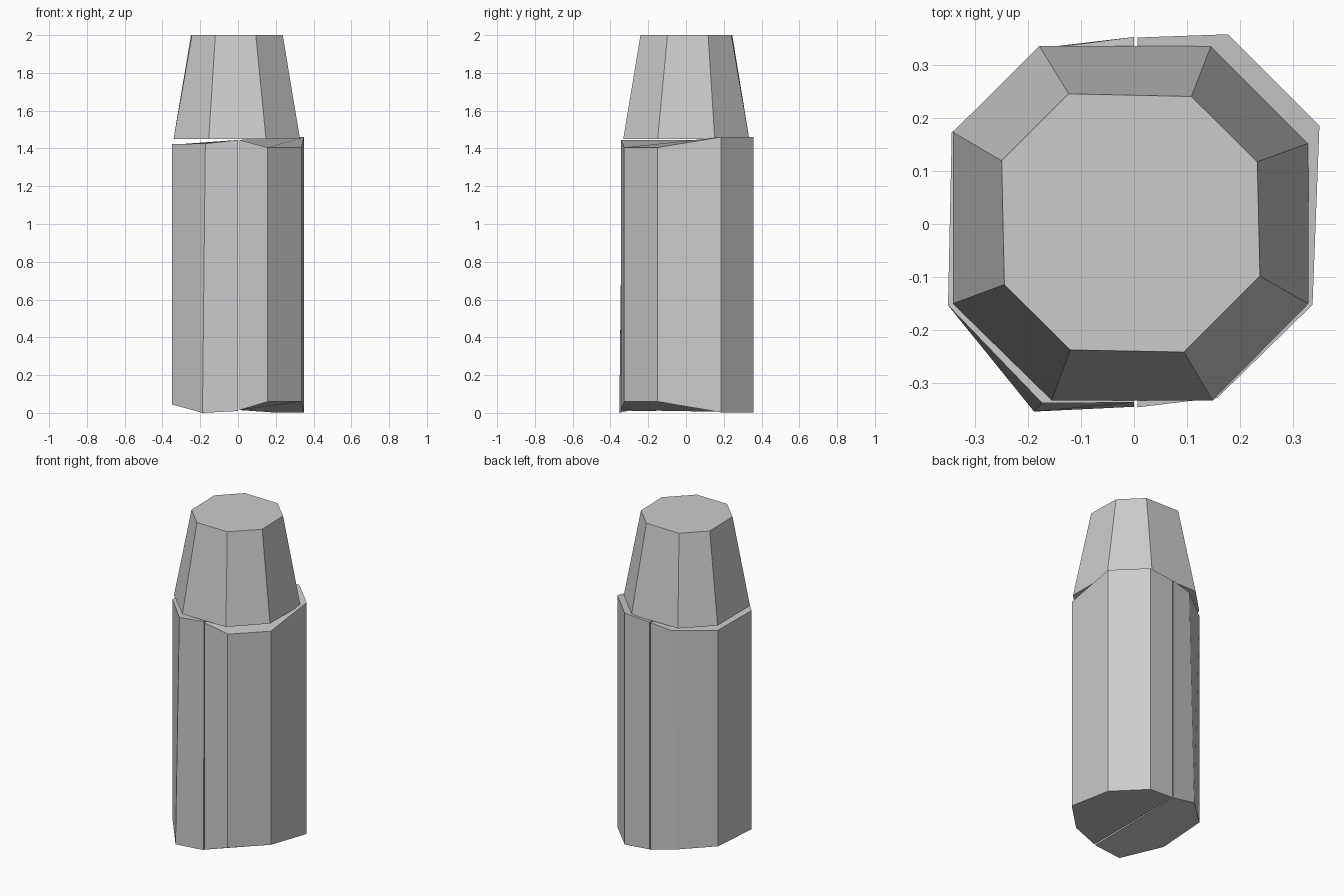
import bpy, bmesh

if "Cube" in bpy.data.objects:
    bpy.data.objects.remove(bpy.data.objects["Cube"])


def loft(name, lower, upper):
    """Closed solid between two matching rings of points."""
    bm = bmesh.new()
    a = [bm.verts.new(p) for p in lower]
    b = [bm.verts.new(p) for p in upper]
    n = len(a)
    for i in range(n):
        j = (i + 1) % n
        bm.faces.new((a[i], a[j], b[j], b[i]))
    bm.faces.new(a[::-1])
    bm.faces.new(b)
    bmesh.ops.recalc_face_normals(bm, faces=bm.faces)
    mesh = bpy.data.meshes.new(name)
    bm.to_mesh(mesh)
    bm.free()
    obj = bpy.data.objects.new(name, mesh)
    bpy.context.collection.objects.link(obj)
    return obj


def ring(outline, z):
    return [(x, y, z) for x, y in outline]


# Tapered octagonal tip
tip_base = [(-.155, -.332), (.148, -.332), (.328, -.15), (.328, .152),
            (.145, .335), (-.178, .335), (-.341, .173), (-.341, -.15)]
tip_top = [(-.12, -.237), (.094, -.241), (.237, -.098), (.232, .117),
           (.108, .24), (-.123, .245), (-.249, .119), (-.244, -.114)]
loft("tapered_tip", ring(tip_base, 1.45), ring(tip_top, 2))

# Right body half: x, y, bottom height, top height
right = [(.007, -.345, .015, 1.445), (.157, -.327, .06, 1.405),
         (.336, -.152, .06, 1.405), (.349, .185, .003, 1.46),
         (.177, .357, .003, 1.46), (.007, .351, .015, 1.445)]
loft("body_right", [(x, y, b) for x, y, b, t in right],
     [(x, y, t) for x, y, b, t in right])

# Left body half, with a flared lower front corner
left_low = [(0, -.344, .01), (0, .352, .015), (-.17, .332, .055),
            (-.343, .172, .06), (-.35, -.153, .045), (-.188, -.353, 0)]
left_high = [(0, -.336, 1.445), (0, .352, 1.445), (-.13, .335, 1.425),
             (-.343, .172, 1.42), (-.35, -.153, 1.423), (-.173, -.337, 1.426)]
loft("body_left", left_low, left_high)
